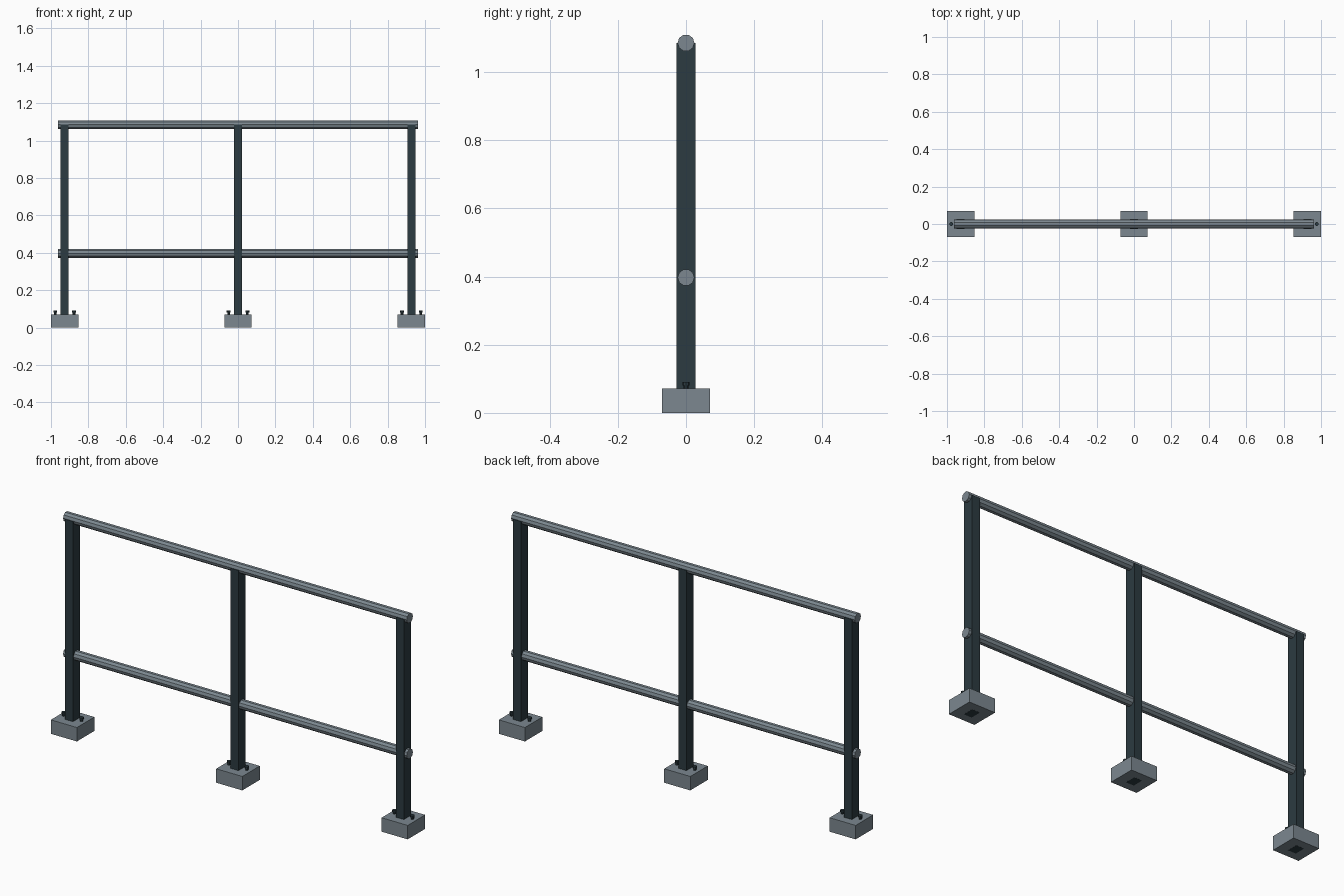
import bpy, math

if "Cube" in bpy.data.objects:
    bpy.data.objects.remove(bpy.data.objects["Cube"])


def material(name, rgb):
    m = bpy.data.materials.new(name)
    m.diffuse_color = (*rgb, 1)
    m.use_nodes = True
    m.node_tree.nodes["Principled BSDF"].inputs["Base Color"].default_value = m.diffuse_color
    return m


steel = material("grey steel", (0.2, 0.245, 0.278))
dark = material("dark slate", (0.025, 0.043, 0.052))


def finish(name, mat):
    ob = bpy.context.object
    ob.name = name
    ob.data.materials.append(mat)
    return ob


def box(name, mat, x, half_x, half_y, z0, z1):
    bpy.ops.mesh.primitive_cube_add(size=2, location=(x, 0, (z0 + z1) / 2))
    ob = finish(name, mat)
    ob.scale = (half_x, half_y, (z1 - z0) / 2)


def cylinder(name, mat, sides, radius, length, location, rotation=(0, 0, 0)):
    bpy.ops.mesh.primitive_cylinder_add(vertices=sides, radius=radius, depth=length,
                                        location=location, rotation=rotation)
    return finish(name, mat)


# Posts standing through footing blocks, each held by two bolts
for side, x in (("left", -0.927), ("middle", 0), ("right", 0.927)):
    box(side + "_footing", steel, x, 0.073, 0.07, 0.0004, 0.071)
    box(side + "_post", dark, x, 0.022, 0.028, 0, 1.085)
    for s in (-1, 1):
        bx = x + s * 0.05
        cylinder(side + "_bolt_shank", dark, 8, 0.007, 0.016, (bx, 0, 0.075))
        cylinder(side + "_bolt_head", dark, 8, 0.0105, 0.01, (bx, 0, 0.086))

# Horizontal round rails
for name, z in (("top_rail", 1.085), ("middle_rail", 0.397)):
    cylinder(name, steel, 10, 0.0248, 1.926, (0, 0, z), (0, math.pi / 2, 0))
